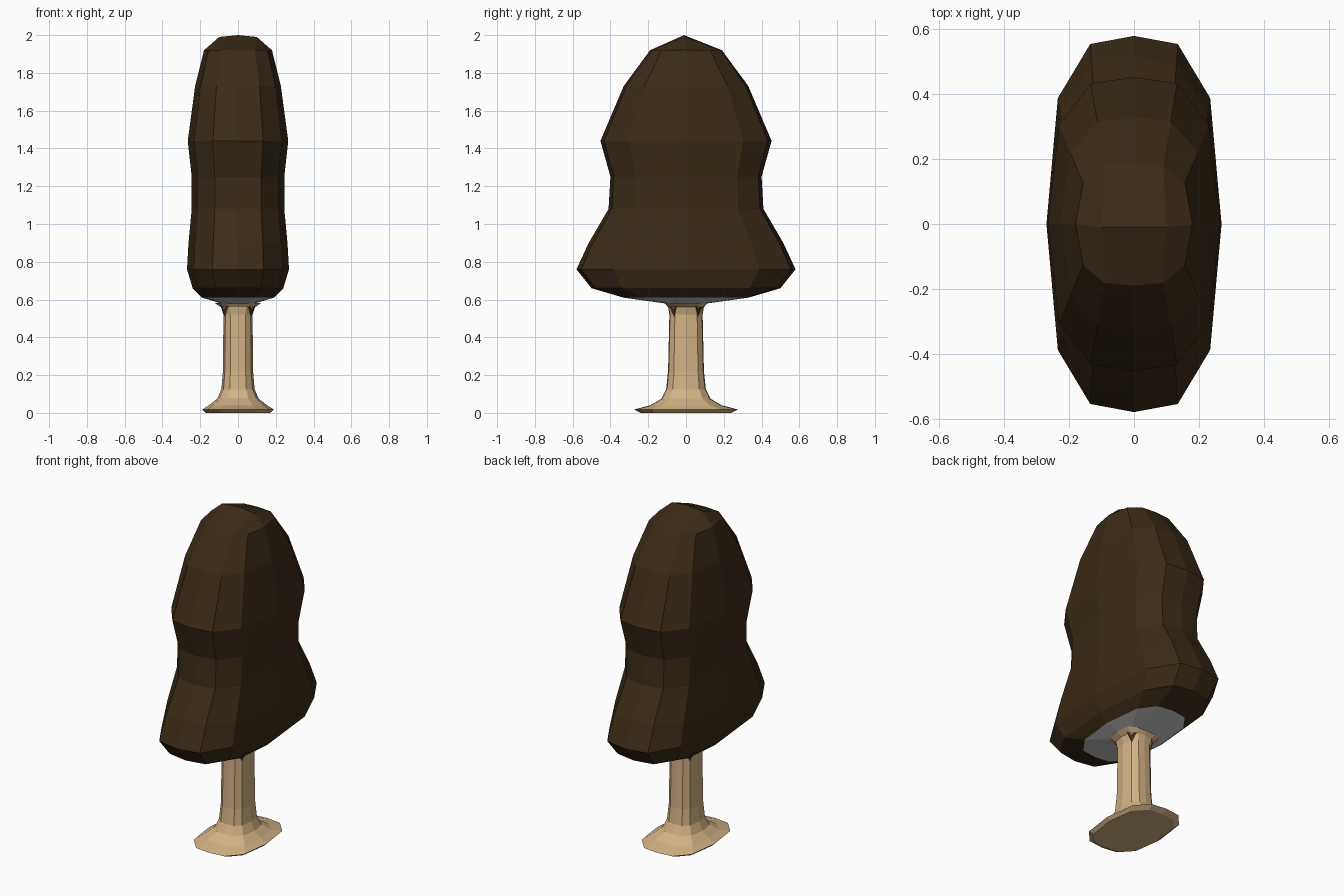
import bpy

if "Cube" in bpy.data.objects:
    bpy.data.objects.remove(bpy.data.objects["Cube"])

# Quarter of the 12-sided squared-off oval: (x factor, y factor)
QUARTER = [(1, 0), (0.87, 0.67), (0.5, 0.957)]
OVAL = []
for i in range(12):
    q, k = divmod(i, 3)
    quarter = QUARTER + [(0, 1)]
    x, y = quarter[k] if q % 2 == 0 else quarter[3 - k]
    OVAL.append((x * (1 if q in (0, 3) else -1), y * (1 if q < 2 else -1)))


def material(name, color):
    mat = bpy.data.materials.new(name)
    mat.diffuse_color = color
    mat.use_nodes = True
    mat.node_tree.nodes["Principled BSDF"].inputs["Base Color"].default_value = mat.diffuse_color
    return mat


def make(name, verts, faces, mat=None):
    mesh = bpy.data.meshes.new(name)
    mesh.from_pydata(verts, [], faces)
    mesh.update()
    obj = bpy.data.objects.new(name, mesh)
    bpy.context.collection.objects.link(obj)
    if mat:
        mesh.materials.append(mat)
    return obj


def loft(profile):
    """Stack oval rings (x radius, y radius, z) from bottom to top."""
    verts = [(x * rx, y * ry, z) for rx, ry, z in profile for x, y in OVAL]
    faces = []
    for r in range(len(profile) - 1):
        for i in range(12):
            j = (i + 1) % 12
            a, b = r * 12, r * 12 + 12
            faces.append((a + i, a + j, b + j, b + i))
    return verts, faces


brown = material("dark_brown", (0.044, 0.024, 0.009, 1))
tan = material("tan", (0.64, 0.45, 0.23, 1))

# Cap: lofted sides closed by a three-point ridge on top
verts, faces = loft([
    (0.19, 0.33, 0.61), (0.24, 0.50, 0.66), (0.27, 0.58, 0.76),
    (0.262, 0.515, 0.90), (0.245, 0.41, 1.08), (0.245, 0.40, 1.25),
    (0.266, 0.453, 1.44), (0.227, 0.33, 1.73), (0.18, 0.19, 1.92)])
t = len(verts) - 12
c = len(verts)
verts += [(0.1, -0.01, 1.99), (0, -0.01, 2.0), (-0.1, -0.01, 1.99)]
faces += [(t, t + 1, t + 2, c), (t + 2, t + 3, c + 1, c),
          (t + 3, t + 4, c + 2, c + 1), (t + 4, t + 5, t + 6, c + 2),
          (t + 6, t + 7, t + 8, c + 2), (t + 8, t + 9, c + 1, c + 2),
          (t + 9, t + 10, c, c + 1), (t + 10, t + 11, t, c)]
make("cap", verts, faces, brown)

# Pale underside of the cap
make("cap_underside", *loft([(0.075, 0.08, 0.575), (0.19, 0.33, 0.61)]))

# Stem with flared foot and neck
verts, faces = loft([
    (0.17, 0.24, 0.0), (0.19, 0.275, 0.018), (0.155, 0.19, 0.04),
    (0.11, 0.13, 0.075), (0.088, 0.105, 0.125), (0.08, 0.095, 0.22),
    (0.077, 0.088, 0.52), (0.09, 0.095, 0.56), (0.125, 0.115, 0.583)])
faces.append(tuple(reversed(range(12))))
make("stem", verts, faces, tan)

# Four dark points where the cap meets the stem
verts, faces = [], []
for sx, sy in ((1, 1), (-1, 1), (-1, -1), (1, -1)):
    n = len(verts)
    verts += [(sx * 0.068, sy * 0.062, 0.505),
              (sx * 0.1, sy * 0.045, 0.59), (sx * 0.045, sy * 0.1, 0.59)]
    faces.append((n, n + 1, n + 2) if sx * sy < 0 else (n, n + 2, n + 1))
make("cap_points", verts, faces, brown)
